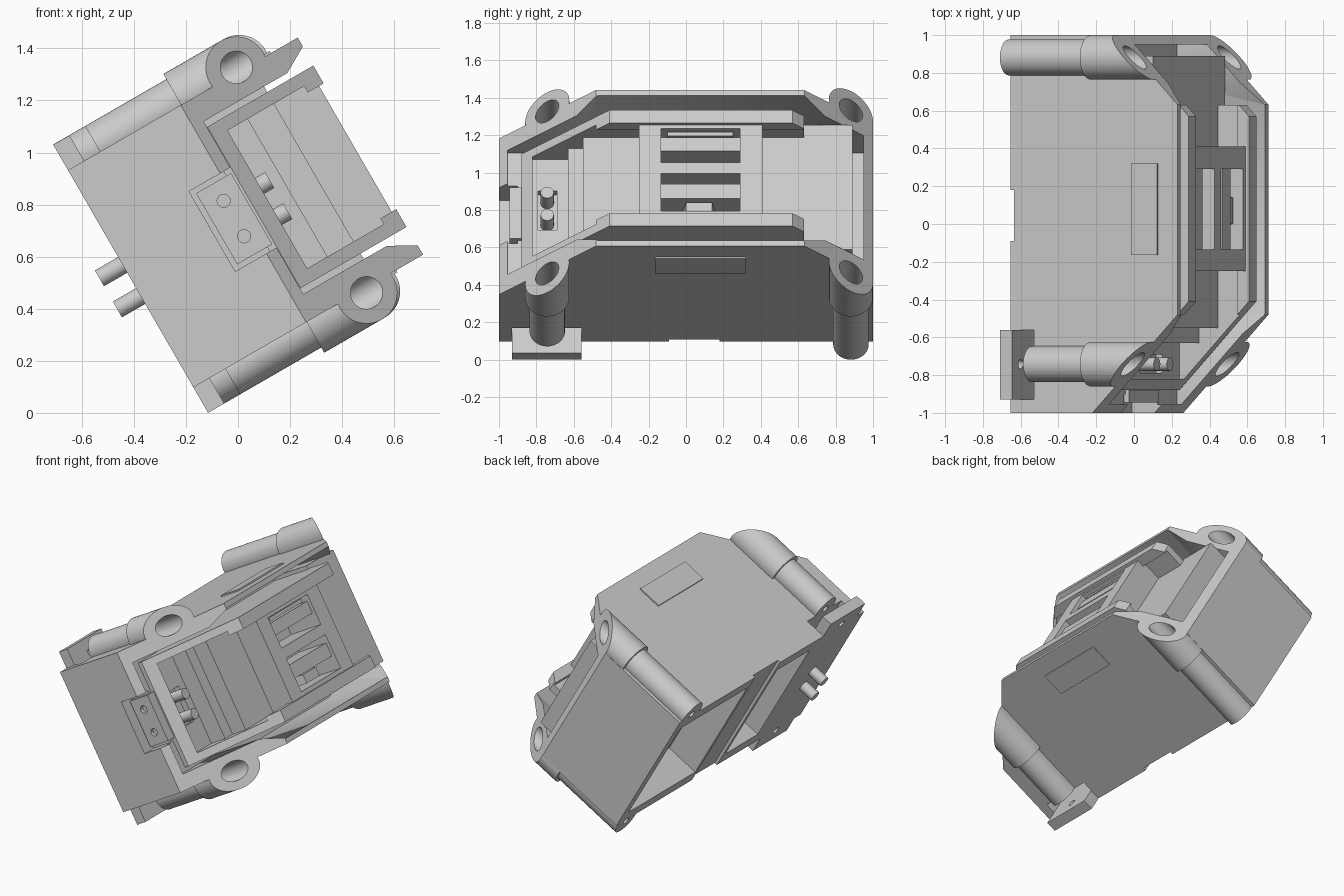
import bpy, bmesh, math
from mathutils import Matrix, Vector

if "Cube" in bpy.data.objects:
    bpy.data.objects.remove(bpy.data.objects["Cube"])

grey = bpy.data.materials.new("plain_grey")
grey.use_nodes = True
colour = (0.6, 0.6, 0.6, 1)
grey.diffuse_color = colour
grey.node_tree.nodes["Principled BSDF"].inputs["Base Color"].default_value = colour

# Working frame: x = depth toward the opening, y = length, z = height.
# Everything is tilted back by 30 degrees at the end.
MID = 0.657
parts = []


def finish(name, bm):
    bmesh.ops.recalc_face_normals(bm, faces=bm.faces)
    mesh = bpy.data.meshes.new(name)
    bm.to_mesh(mesh)
    bm.free()
    obj = bpy.data.objects.new(name, mesh)
    bpy.context.collection.objects.link(obj)
    mesh.materials.append(grey)
    return obj


def prism(name, pts, axis, a, b):
    """Extrude a 2D outline along the x or z axis."""
    def place(p, t):
        return {"x": (t, p[0], p[1]), "z": (p[0], p[1], t)}[axis]
    bm = bmesh.new()
    face = bm.faces.new([bm.verts.new(place(p, a)) for p in pts])
    ext = bmesh.ops.extrude_face_region(bm, geom=[face])
    shift = Vector(place((0, 0), b - a))
    moved = [v for v in ext["geom"] if isinstance(v, bmesh.types.BMVert)]
    bmesh.ops.translate(bm, verts=moved, vec=shift)
    return finish(name, bm)


def box(name, x, y, z):
    return prism(name, [(x[0], y[0]), (x[1], y[0]), (x[1], y[1]), (x[0], y[1])], "z", *z)


def rod(name, radius, a, b, y, z, axis="x"):
    """Cylinder from a to b along x, or along y when asked."""
    bm = bmesh.new()
    bmesh.ops.create_cone(bm, cap_ends=True, segments=48, radius1=radius,
                          radius2=radius, depth=b - a)
    mid = (a + b) / 2
    if axis == "x":
        m = Matrix.Translation((mid, y, z)) @ Matrix.Rotation(math.pi / 2, 4, "Y")
    else:
        m = Matrix.Translation((y, mid, z)) @ Matrix.Rotation(math.pi / 2, 4, "X")
    bm.transform(m)
    return finish(name, bm)


def combine(obj, other, op):
    mod = obj.modifiers.new("bool", "BOOLEAN")
    mod.object, mod.operation, mod.solver = other, op, "EXACT"
    bpy.context.view_layer.objects.active = obj
    bpy.ops.object.modifier_apply(modifier=mod.name)
    bpy.data.objects.remove(other)


def add(obj, other):
    combine(obj, other, "UNION")


def cut(obj, other):
    combine(obj, other, "DIFFERENCE")


def mirror_z(pts):
    return [(a, 2 * MID - z) for a, z in pts]


# Outer housing with four corner screw posts
housing = box("housing", (-0.097, 0.922), (-1, 1), (0.175, 1.138))
corners = [(y, z) for y in (-0.742, 0.882) for z in (0.157, 1.157)]
for y, z in corners:
    add(housing, rod("post", 0.095, -0.097, 0.5, y, z))
    add(housing, rod("boss", 0.118, 0.405, 0.9, y, z))

# Chamfered ends of the opening
cut(housing, prism("wedge", [(0.403, -1), (1.103, -0.3), (1.103, -1.3), (0.103, -1.3)],
                   "z", -0.2, 1.5))
cut(housing, prism("wedge", [(0.555, 1), (1.055, 0.5), (1.055, 1.3), (0.255, 1.3)],
                   "z", -0.2, 1.5))

# Front cavity, narrowing past the bosses
edge = [(-0.955, 0.274), (-0.584, 0.274), (-0.47, 0.209),
        (0.63, 0.209), (0.744, 0.274), (0.95, 0.274)]
cut(housing, prism("cavity", edge + mirror_z(edge)[::-1], "x", 0.42, 1.2))

# Screw holes
for y, z in corners:
    cut(housing, rod("bore", 0.062, 0.2, 1.2, y, z))
    cut(housing, rod("pilot", 0.025, -0.2, 0.3, y, z))

# Rear pockets, shallow rear notch, seat for the mounting plate, connector notch
for y in ((-0.47, -0.12), (0.21, 0.93)):
    cut(housing, box("rear_pocket", (-0.3, 0.13), y, (0.265, 1.05)))
cut(housing, box("rear_notch", (-0.3, -0.077), (-0.09, 0.18), (0, 1.3)))
cut(housing, box("plate_seat", (-0.3, 0.045), (-0.93, -0.56), (-0.2, 1.5)))
cut(housing, box("side_notch", (0.265, 0.7), (-1.1, -0.9), (0.48, 0.835)))
parts.append(housing)

# Raised floor at the far end of the cavity
parts.append(box("end_floor", (0.41, 0.716), (0.6, 0.89), (0.274, 1.04)))

# Inner tray with lip, stepped floor and raised bridge
tray = prism("inner_tray", [(0.41, -0.88), (0.45, -0.88), (0.92, -0.41), (0.92, 0.57),
                            (0.86, 0.63), (0.716, 0.63), (0.41, 0.63)],
             "z", 0.299, 1.015)
cut(tray, prism("steps", [(0.48, -0.82), (1.1, -0.82), (1.1, 0.9), (0.716, 0.9),
                          (0.716, 0.41), (0.9, 0.41), (0.9, -0.25), (0.716, -0.25),
                          (0.716, -0.55), (0.6, -0.55), (0.6, -0.63), (0.48, -0.63)],
                "z", 0.352, 0.964))
for z in ((0.299, 0.378), (0.936, 1.015)):
    add(tray, prism("thick_rim", [(0.85, -0.48), (0.92, -0.41), (0.92, 0.57),
                                  (0.86, 0.63), (0.85, 0.63)], "z", *z))
for z in ((0.405, 0.636), (0.705, 0.913)):
    cut(tray, box("window", (0.64, 1.1), (-0.135, 0.29), z))
cut(tray, box("pin_slot", (0.44, 0.7), (-0.79, -0.69), (0.53, 0.77)))
parts.append(tray)

# Latch bars inside the bridge windows
for name, z, dot in (("lower", (0.495, 0.585), 0.22), ("upper", (0.79, 0.872), -0.08)):
    bar = box(name + "_latch_bar", (0.63, 0.875), (-0.14, 0.295), z)
    cut(bar, rod("dot", 0.02, 0.82, 0.95, dot, sum(z) / 2))
    parts.append(bar)
parts.append(prism("lower_wedge", [(0.63, -0.04), (0.85, 0), (0.85, 0.14), (0.63, 0.18)],
                   "z", 0.425, 0.485))
parts.append(box("upper_strip", (0.63, 0.875), (-0.1, 0.25), (0.882, 0.906)))

# Rear mounting plate standing clear of the housing
plate = box("mounting_plate", (-0.097, -0.025), (-0.93, -0.56), (0.062, 1.251))
for z in (0.157, 1.157):
    cut(plate, rod("plate_hole", 0.025, -0.2, 0.1, -0.742, z))
parts.append(plate)

# Contact pins running through the plate and housing
for i, z in enumerate((0.58, 0.718)):
    parts.append(rod("contact_pin_%d" % (i + 1), 0.035, -0.2, 0.555, -0.742, z))

# Connector block in the side notch
block = box("connector_block", (0.285, 0.44), (-0.945, -0.88), (0.5, 0.815))
for z in (0.58, 0.737):
    cut(block, rod("screw_hole", 0.025, -1.1, -0.92, 0.362, z, "y"))
parts.append(block)

# Thin label plates on both broad faces
for name, z in (("lower", (0.166, 0.175)), ("upper", (1.138, 1.147))):
    parts.append(box(name + "_label_plate", (0.643, 0.803), (-0.165, 0.32), z))

# Tilt the whole device and shade curved faces
tilt = Matrix.Translation((0, 0, -0.005)) @ Matrix.Rotation(math.radians(-30), 4, "Y")
bpy.ops.object.select_all(action="DESELECT")
for obj in parts:
    obj.data.transform(tilt)
    obj.select_set(True)
bpy.context.view_layer.objects.active = housing
bpy.ops.object.shade_smooth_by_angle(angle=math.radians(30))
